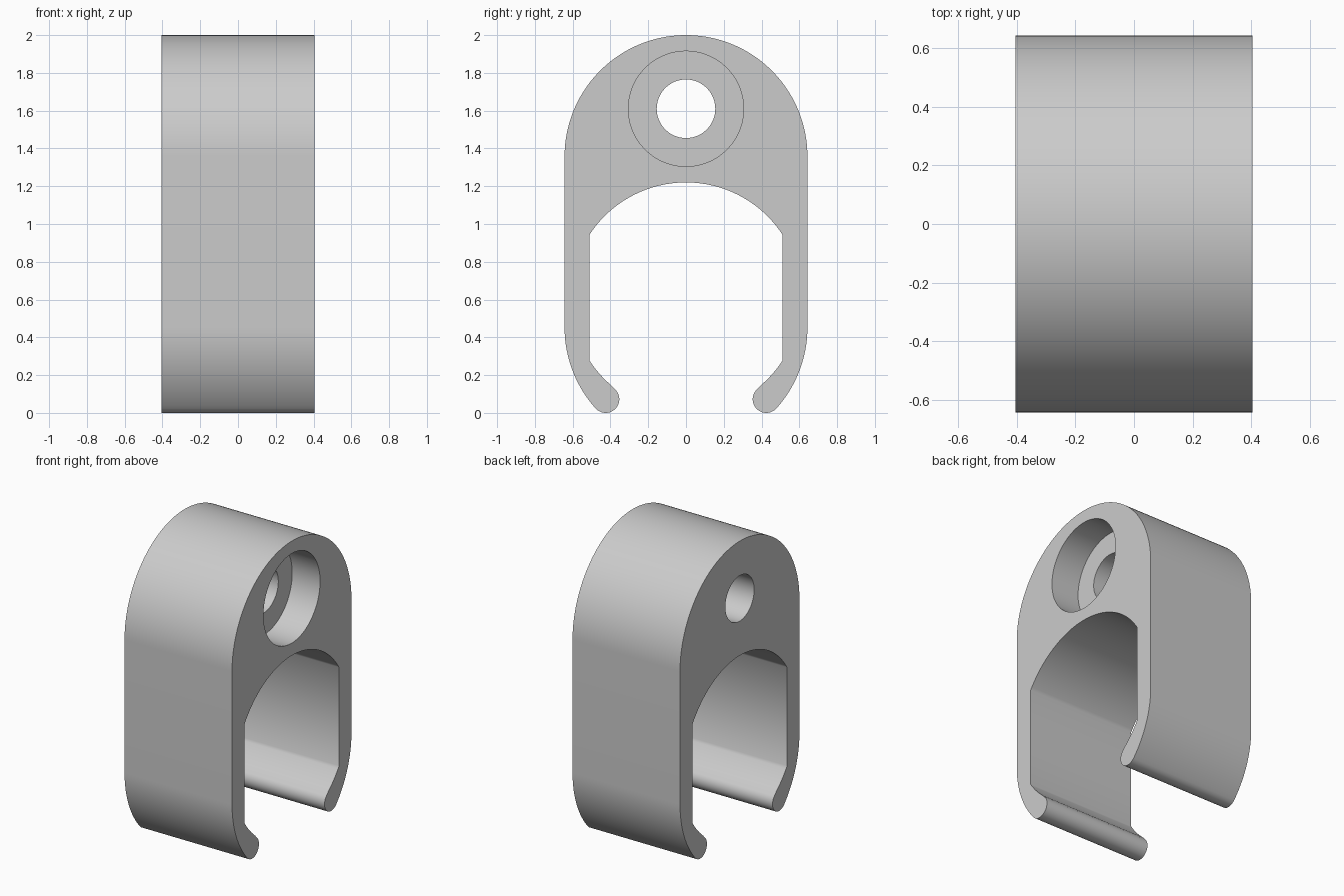
import bpy, bmesh
from math import radians, sin, cos, atan2, degrees, pi
from mathutils import Matrix

cube = bpy.data.objects.get("Cube")
if cube:
    bpy.data.objects.remove(cube, do_unlink=True)

HALF_WIDTH = 0.405
OUTER_R, SHOULDER_Z, HIP_Z = 0.643, 1.357, 0.453
INNER_R, WALL_Y = 0.61, 0.51
TIP_R, TIP_Y = 0.072, 0.425
HOLE_Z = 1.61

grey = bpy.data.materials.new("light grey")
grey.use_nodes = True
grey.diffuse_color = (0.6, 0.6, 0.6, 1)
grey.node_tree.nodes["Principled BSDF"].inputs["Base Color"].default_value = (0.6, 0.6, 0.6, 1)


def arc(cy, cz, r, start, end, n):
    """Points (y, z) along an arc, angles in degrees."""
    angles = [radians(start + (end - start) * i / n) for i in range(n + 1)]
    return [(cy + r * cos(a), cz + r * sin(a)) for a in angles]


def add_object(name, bm):
    bmesh.ops.recalc_face_normals(bm, faces=bm.faces[:])
    mesh = bpy.data.meshes.new(name)
    bm.to_mesh(mesh)
    bm.free()
    obj = bpy.data.objects.new(name, mesh)
    bpy.context.collection.objects.link(obj)
    return obj


def cylinder_cutter(name, radius, x0, x1):
    bm = bmesh.new()
    place = Matrix.Translation(((x0 + x1) / 2, 0, HOLE_Z)) @ Matrix.Rotation(pi / 2, 4, 'Y')
    bmesh.ops.create_cone(bm, cap_ends=True, segments=96, radius1=radius, radius2=radius,
                          depth=x1 - x0, matrix=place)
    obj = add_object(name, bm)
    obj.hide_render = True
    return obj


# Half of the clip outline: outer shell, rounded tip, then inner cavity
outer_end = degrees(atan2(TIP_R - HIP_Z, TIP_Y))
inner_end = degrees(atan2(TIP_R - INNER_R, TIP_Y))
wall = degrees(atan2((INNER_R ** 2 - WALL_Y ** 2) ** 0.5, WALL_Y))
half = arc(0, SHOULDER_Z, OUTER_R, 90, 0, 40)
half += arc(0, HIP_Z, OUTER_R, 0, outer_end, 20)
half += arc(TIP_Y, TIP_R, TIP_R, 360 + outer_end, 180 + inner_end, 24)[1:]
half += arc(0, INNER_R, INNER_R, inner_end, -wall, 10)[1:]
half += arc(0, INNER_R, INNER_R, wall, 90, 28)
outline = half + [(-y, z) for y, z in reversed(half[1:-1])]

# Clip body: outline extruded across the width
bm = bmesh.new()
face = bm.faces.new([bm.verts.new((-HALF_WIDTH, y, z)) for y, z in outline])
swept = bmesh.ops.extrude_face_region(bm, geom=[face], use_keep_orig=True)
moved = [g for g in swept["geom"] if isinstance(g, bmesh.types.BMVert)]
bmesh.ops.translate(bm, verts=moved, vec=(2 * HALF_WIDTH, 0, 0))
body = add_object("clip_body", bm)

# Through hole with a wide counterbore on the left side
cutters = [cylinder_cutter("screw_hole_cutter", 0.155, -0.6, 0.6),
           cylinder_cutter("counterbore_cutter", 0.305, HALF_WIDTH - 0.21, 0.6)]
for cutter in cutters:
    mod = body.modifiers.new(cutter.name, 'BOOLEAN')
    mod.operation = 'DIFFERENCE'
    mod.solver = 'EXACT'
    mod.object = cutter

# Bake the cuts and drop the cutters
depsgraph = bpy.context.evaluated_depsgraph_get()
baked = bpy.data.meshes.new_from_object(body.evaluated_get(depsgraph))
body.modifiers.clear()
body.data = baked
for cutter in cutters:
    bpy.data.objects.remove(cutter, do_unlink=True)

body.data.materials.clear()
body.data.materials.append(grey)
bpy.ops.object.select_all(action='DESELECT')
body.select_set(True)
bpy.context.view_layer.objects.active = body
bpy.ops.object.shade_smooth_by_angle(angle=radians(40))
